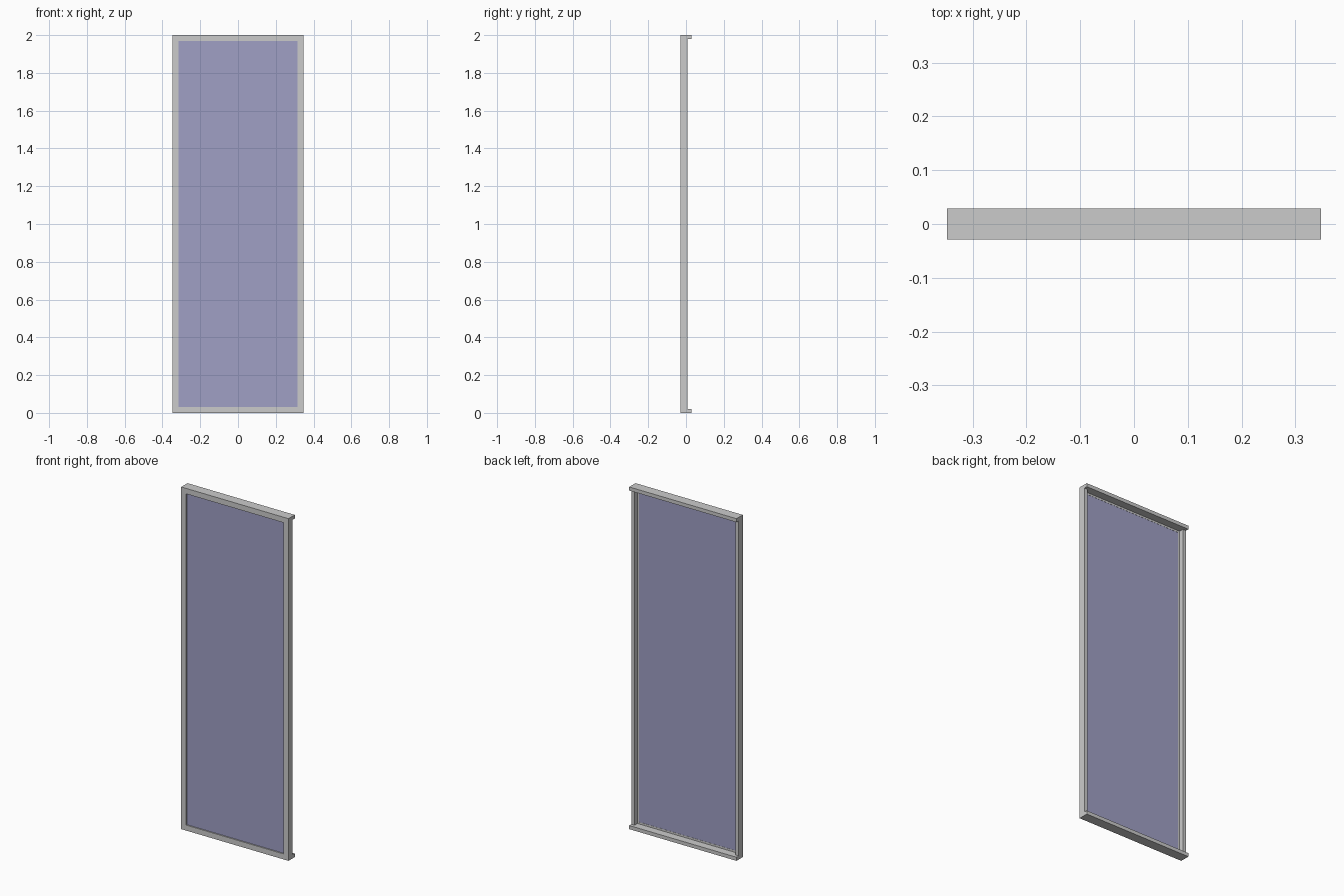
import bpy, bmesh

if "Cube" in bpy.data.objects:
    bpy.data.objects.remove(bpy.data.objects["Cube"])

W, H = 0.347, 2.0            # half width, height
FRONT, RAIL_BACK, STILE_BACK = -0.029, 0.029, 0.009
FLANGE_BACK = -0.017
BORDER, WEB = 0.032, 0.021   # front border width, rear web thickness


def finish(name, bm, color=None):
    bmesh.ops.recalc_face_normals(bm, faces=bm.faces[:])
    mesh = bpy.data.meshes.new(name)
    bm.to_mesh(mesh)
    bm.free()
    obj = bpy.data.objects.new(name, mesh)
    bpy.context.collection.objects.link(obj)
    if color:
        mat = bpy.data.materials.new(name + "_colour")
        mat.diffuse_color = color
        mat.use_nodes = True
        mat.node_tree.nodes["Principled BSDF"].inputs["Base Color"].default_value = mat.diffuse_color
        mesh.materials.append(mat)
    return obj


def box(name, x, y, z, color=None):
    bm = bmesh.new()
    bmesh.ops.create_cube(bm, size=1)
    for v in bm.verts:
        v.co = [lo + (c + 0.5) * (hi - lo) for c, (lo, hi) in zip(v.co, (x, y, z))]
    return finish(name, bm, color)


# Front border: flat rectangular ring extruded backwards
bm = bmesh.new()
rings = []
for inset in (0, BORDER):
    x, lo, hi = W - inset, inset, H - inset
    rings.append([bm.verts.new((px, FRONT, pz))
                  for px, pz in ((-x, lo), (x, lo), (x, hi), (-x, hi))])
outer, inner = rings
faces = [bm.faces.new((outer[i], outer[(i + 1) % 4], inner[(i + 1) % 4], inner[i]))
         for i in range(4)]
ext = bmesh.ops.extrude_face_region(bm, geom=faces, use_keep_orig=True)
bmesh.ops.translate(bm, vec=(0, FLANGE_BACK - FRONT, 0),
                    verts=[g for g in ext["geom"] if isinstance(g, bmesh.types.BMVert)])
finish("front_border", bm)

# Deep rails at the bottom and top
for name, z in (("bottom_rail", 0), ("top_rail", H - WEB)):
    box(name, (-W, W), (FLANGE_BACK, RAIL_BACK), (z, z + WEB))

# Shallower side stiles between the rails
for name, x in (("left_stile", -W), ("right_stile", W - WEB)):
    box(name, (x, x + WEB), (FLANGE_BACK, STILE_BACK), (WEB, H - WEB))

# Tinted panel set into the border
box("panel", (BORDER - W, W - BORDER), (-0.022, -0.018), (BORDER, H - BORDER),
    (0.35, 0.35, 0.56, 1))
